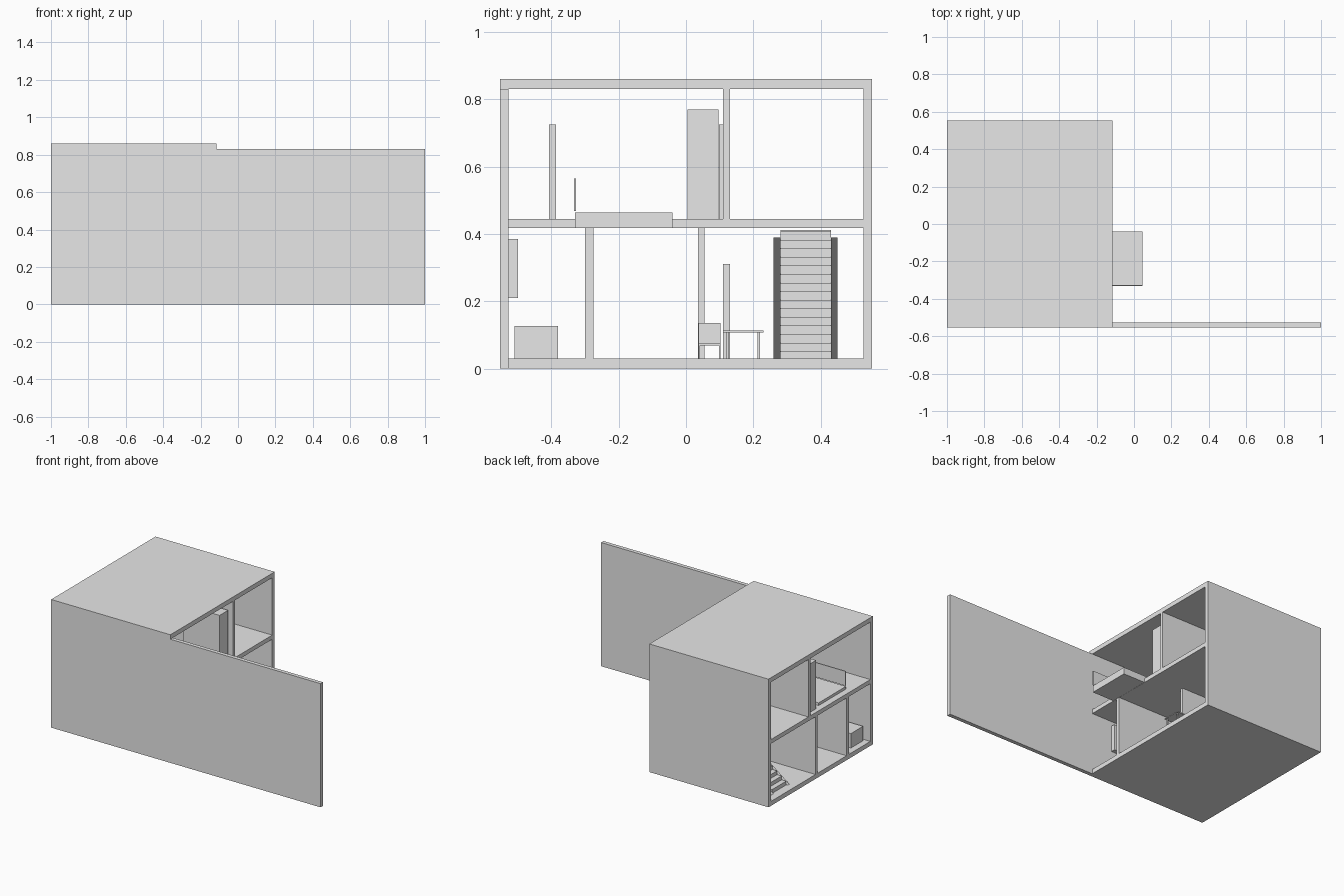
import bpy
import bmesh

if "Cube" in bpy.data.objects:
    bpy.data.objects.remove(bpy.data.objects["Cube"])

plaster = bpy.data.materials.new("light_grey")
plaster.diffuse_color = (0.8, 0.8, 0.8, 1)
plaster.use_nodes = True
plaster.node_tree.nodes["Principled BSDF"].inputs["Base Color"].default_value = plaster.diffuse_color


def finish(name, bm):
    bmesh.ops.recalc_face_normals(bm, faces=bm.faces)
    mesh = bpy.data.meshes.new(name)
    bm.to_mesh(mesh)
    bm.free()
    mesh.materials.append(plaster)
    obj = bpy.data.objects.new(name, mesh)
    bpy.context.collection.objects.link(obj)
    return obj


def boxes(name, *spans):
    """One object from boxes given as (x0, x1, y0, y1, z0, z1)."""
    bm = bmesh.new()
    for x0, x1, y0, y1, z0, z1 in spans:
        verts = bmesh.ops.create_cube(bm, size=1)["verts"]
        for v in verts:
            v.co = (x0 if v.co.x < 0 else x1,
                    y0 if v.co.y < 0 else y1,
                    z0 if v.co.z < 0 else z1)
    return finish(name, bm)


def extrude_y(name, profile, y0, y1):
    """Prism from an x-z outline."""
    bm = bmesh.new()
    face = bm.faces.new([bm.verts.new((x, y0, z)) for x, z in profile])
    ext = bmesh.ops.extrude_face_region(bm, geom=[face])["geom"]
    for v in ext:
        if isinstance(v, bmesh.types.BMVert):
            v.co.y = y1
    return finish(name, bm)


L, R = -1.0, -0.115      # ends of the house
Y, YI = 0.553, 0.527     # outer and inner wall planes
F1, C1, F2, C2, TOP = 0.03, 0.417, 0.445, 0.83, 0.86

# Shell: open at both ends, front wall runs on past the house
boxes("ground_floor", (L, R, -YI, YI, 0, F1))
boxes("roof", (L, R, -Y, Y, C2, TOP))
boxes("front_wall", (L, 1.0, -Y, -YI, 0, C2))
boxes("back_wall", (L, R, YI, Y, 0, C2))

# Upper floor with a stair opening
upper_floor = boxes("upper_floor", (L, R, -YI, YI, C1, F2))
opening = boxes("stair_opening_cutter", (-0.68, -0.42, 0.26, 0.45, 0.4, 0.46))
opening.hide_render = True
opening.hide_viewport = True
cut = upper_floor.modifiers.new("stair_opening", "BOOLEAN")
cut.operation = "DIFFERENCE"
cut.solver = "EXACT"
cut.object = opening

# Inner walls
boxes("lower_front_partition", (L, R, -0.30, -0.275, F1, C1))
boxes("lower_middle_partition", (L, -0.335, 0.035, 0.055, F1, C1))
boxes("upper_partition", (L, R, 0.11, 0.13, F2, C2))

# Doors
for name, y0, y1, z in (("lower_door", 0.11, 0.13, F1),
                        ("upper_door", 0.098, 0.118, F2),
                        ("upper_front_door", -0.407, -0.386, F2)):
    boxes(name, (-0.62, -0.475, y0, y1, z, z + 0.28))

# Raised walkway that projects as a balcony, with its side rail
boxes("balcony_platform", (-0.957, 0.045, -0.33, -0.04, 0.418, 0.463))
boxes("balcony_rail", (-0.957, 0.045, -0.332, -0.326, 0.468, 0.565))

# Upstairs closets
boxes("closets", (-0.41, -0.14, 0.005, 0.096, F2, 0.77),
      (-0.97, -0.70, 0.005, 0.096, F2, 0.77))

# Counter and wall cabinet along the front wall
boxes("counter", (-0.958, -0.60, -0.51, -0.38, F1, 0.127))
boxes("wall_cabinet", (-0.80, -0.265, -YI, -0.499, 0.21, 0.385))

# Table and chair
tx0, tx1, ty0, ty1 = -0.30, -0.147, 0.11, 0.23
boxes("table_top", (tx0, tx1, ty0, ty1, 0.107, 0.113))
boxes("table_legs", *[(x, x + 0.007, y, y + 0.007, F1, 0.107)
                      for x in (tx0 + 0.008, tx1 - 0.015)
                      for y in (ty0 + 0.01, ty1 - 0.017)])
cx0, cx1, cy0, cy1 = -0.26, -0.195, 0.037, 0.102
boxes("chair_seat", (cx0, cx1, cy0, cy1, 0.069, 0.075))
boxes("chair_back", (cx0, cx0 + 0.005, cy0, cy1, 0.075, 0.135))
boxes("chair_legs", *[(x, x + 0.004, y, y + 0.004, F1, 0.069)
                      for x in (cx0, cx1 - 0.004) for y in (cy0, cy1 - 0.004)])

# Stairs: stepped slab between two sloping stringers
N, X0, RUN = 15, -0.94, 0.034
RISE = (0.412 - F1) / N
upper, lower = [], []
for i in range(N):
    upper += [(X0 + i * RUN, F1 + i * RISE), (X0 + i * RUN, F1 + (i + 1) * RISE)]
    if i:
        lower += [(X0 + i * RUN + 0.008, F1 + i * RISE - 0.006),
                  (X0 + i * RUN + 0.008, F1 + (i + 1) * RISE - 0.006)]
end = X0 + N * RUN
upper.append((end, F1 + N * RISE))
lower = [(X0 + 0.008, F1), (X0 + 0.008, F1 + RISE - 0.006),
         (X0 + RUN + 0.008, F1 + RISE - 0.006)] + lower[1:]
lower.append((end, F1 + N * RISE - 0.006))
extrude_y("stair_steps", upper + lower[::-1], 0.28, 0.43)
stringer = [(X0 - 0.01, F1), (X0 + 0.03, F1), (end, 0.39), (end - 0.04, 0.39)]
for side, y0 in (("front", 0.26), ("back", 0.43)):
    extrude_y(f"{side}_stringer", stringer, y0, y0 + 0.02)
